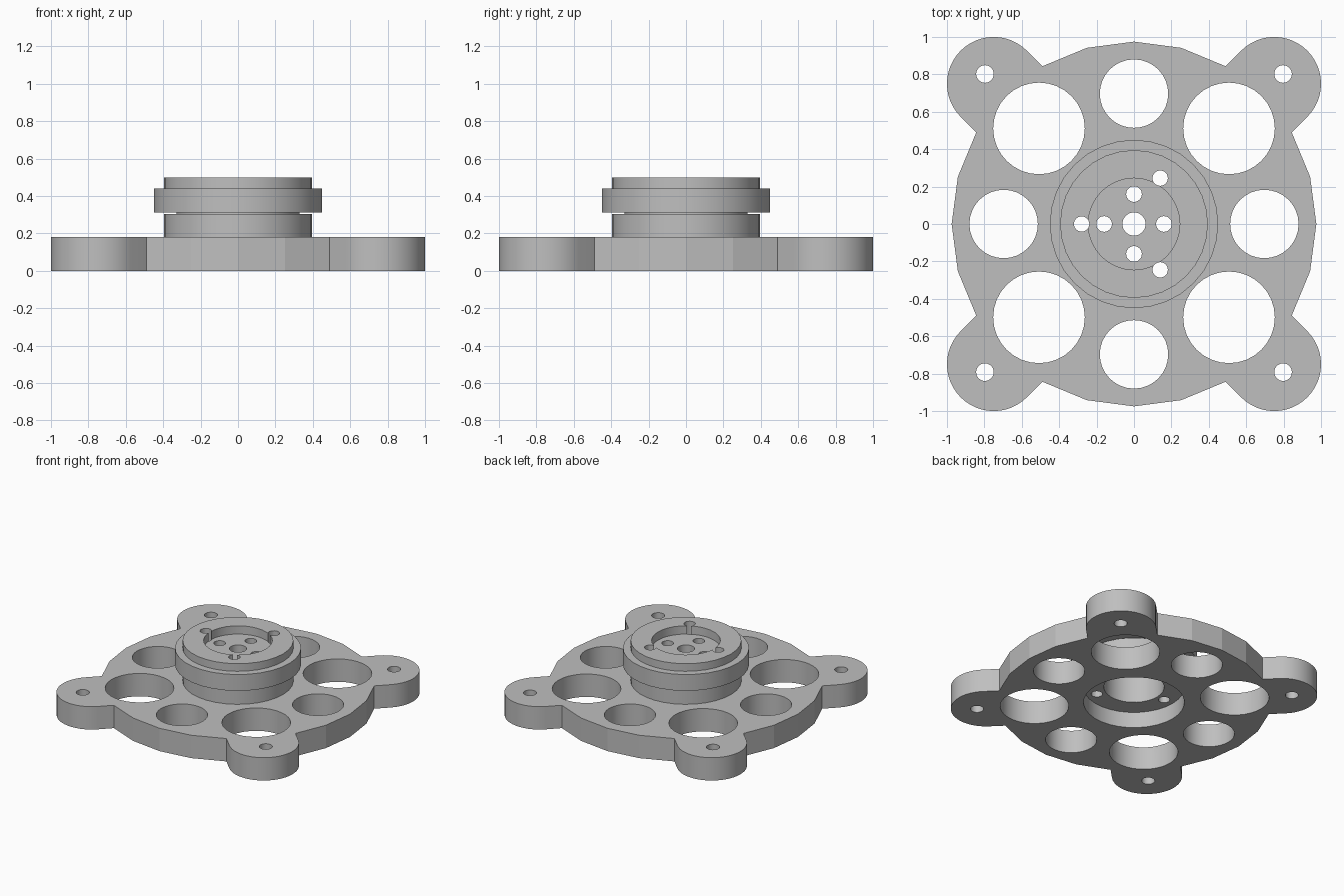
import bpy, bmesh, math
from mathutils import Vector

cube = bpy.data.objects.get("Cube")
if cube:
    bpy.data.objects.remove(cube, do_unlink=True)

grey = bpy.data.materials.new("light_grey")
grey.use_nodes = True
grey.diffuse_color = (0.52, 0.52, 0.52, 1)
grey.node_tree.nodes["Principled BSDF"].inputs["Base Color"].default_value = (0.52, 0.52, 0.52, 1)


def prism(name, outline, z0, z1):
    """Extrude a flat outline from z0 to z1."""
    bm = bmesh.new()
    face = bm.faces.new([bm.verts.new((x, y, z0)) for x, y in outline])
    top = bmesh.ops.extrude_face_region(bm, geom=[face])["geom"]
    bmesh.ops.translate(bm, vec=(0, 0, z1 - z0),
                        verts=[v for v in top if isinstance(v, bmesh.types.BMVert)])
    bmesh.ops.recalc_face_normals(bm, faces=bm.faces)
    mesh = bpy.data.meshes.new(name)
    bm.to_mesh(mesh)
    bm.free()
    mesh.materials.append(grey)
    obj = bpy.data.objects.new(name, mesh)
    bpy.context.collection.objects.link(obj)
    return obj


def circle(x, y, r, n, start=0.0, sweep=math.tau):
    steps = n if sweep == math.tau else n - 1
    return [(x + r * math.cos(start + sweep * i / steps),
             y + r * math.sin(start + sweep * i / steps)) for i in range(n)]


def combine(obj, tool, operation):
    """Apply one boolean and discard the tool."""
    tool.hide_render = True
    mod = obj.modifiers.new("shape", "BOOLEAN")
    mod.operation, mod.solver, mod.object = operation, "EXACT", tool
    bpy.context.view_layer.objects.active = obj
    bpy.ops.object.modifier_apply(modifier=mod.name)
    bpy.data.objects.remove(tool, do_unlink=True)


def drill(obj, x, y, r, z0=-0.1, z1=0.7, n=32):
    combine(obj, prism("cutter", circle(x, y, r, n), z0, z1), "DIFFERENCE")


# Faceted plate with four rounded ears
PLATE_TOP = 0.18
plate = prism("base_plate", circle(0, 0, 0.975, 24), 0, PLATE_TOP)
for k in range(4):
    a = math.pi / 4 + k * math.pi / 2
    out = Vector((math.cos(a), math.sin(a)))
    side = Vector((-out.y, out.x)) * 0.25
    tip = out * 0.75 * math.sqrt(2)
    root = out * 0.7
    outline = circle(tip.x, tip.y, 0.25, 25, a - math.pi / 2, math.pi)
    outline += [tuple(root + side), tuple(root - side)]
    combine(plate, prism("ear", outline, 0, PLATE_TOP), "UNION")

# Lightening holes, ear bolt holes and the underside bore
for sx in (-1, 1):
    for sy in (-1, 1):
        drill(plate, sx * 0.508, sy * 0.505 + 0.006, 0.245)
        drill(plate, sx * 0.797, sy * 0.797 + 0.005, 0.047)
for x, y in ((0.697, 0), (-0.697, 0), (0, 0.697), (0, -0.697)):
    drill(plate, x, y, 0.183)
drill(plate, 0, 0, 0.36, z1=0.125)

# Stepped hub: lower collar, thin neck, wide flange, top collar
hub = prism("hub", circle(0, 0, 0.395, 32), PLATE_TOP, 0.305)
for r, z0, z1 in ((0.33, 0.29, 0.33), (0.45, 0.312, 0.44), (0.395, 0.42, 0.5)):
    combine(hub, prism("step", circle(0, 0, r, 32), z0, z1), "UNION")

# Top recess, inner bore, centre hole and bolt holes
drill(hub, 0, 0, 0.245, z0=0.435)
for part in (plate, hub):
    drill(part, 0, 0, 0.215, z1=0.37)
    for x, y in ((0.14, 0.245), (0.14, -0.245), (-0.28, 0)):
        drill(part, x, y, 0.041, n=24)
drill(hub, 0, 0, 0.062)
for x, y in ((0.16, 0), (-0.16, 0), (0, 0.16), (0, -0.16)):
    drill(hub, x, y, 0.042, n=24)

# Smooth the round walls, keep the plate facets crisp
bpy.ops.object.select_all(action="DESELECT")
for part in (plate, hub):
    part.select_set(True)
    bpy.context.view_layer.objects.active = part
bpy.ops.object.shade_smooth_by_angle(angle=math.radians(14))
